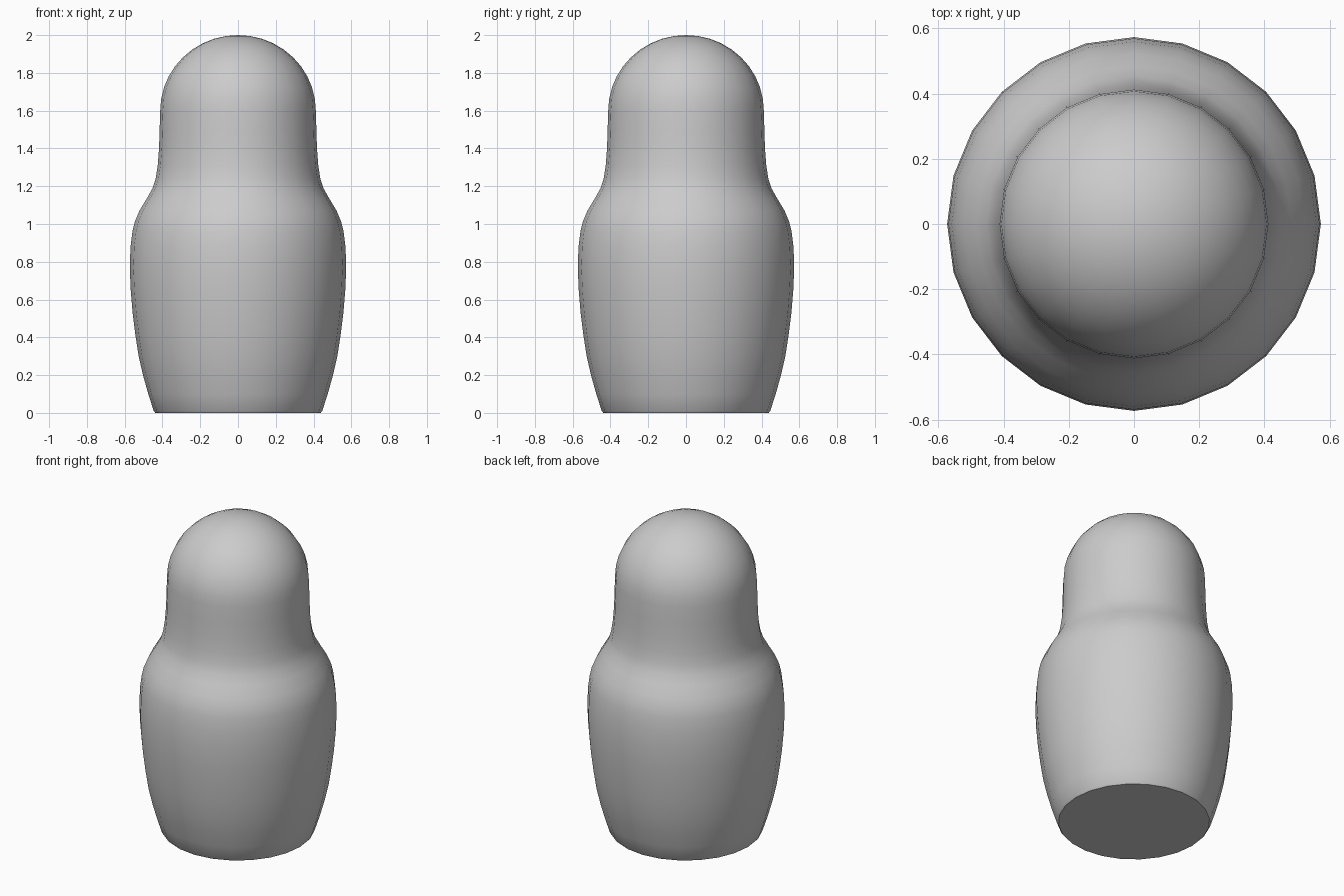
import bpy, bmesh, math

if "Cube" in bpy.data.objects:
    bpy.data.objects.remove(bpy.data.objects["Cube"], do_unlink=True)

SIDES = 24

grey = bpy.data.materials.new("plain_grey")
grey.use_nodes = True
colour = (0.6, 0.6, 0.6, 1)
grey.diffuse_color = colour
grey.node_tree.nodes["Principled BSDF"].inputs["Base Color"].default_value = colour

# Body profile as (radius, height), from the base up to the neck
profile = [(0.438, 0), (0.446, 0.01), (0.475, 0.1), (0.503, 0.2), (0.526, 0.3),
           (0.543, 0.41), (0.558, 0.53), (0.568, 0.65), (0.573, 0.77),
           (0.569, 0.88), (0.559, 0.96), (0.547, 1.01), (0.522, 1.07),
           (0.483, 1.135), (0.452, 1.19), (0.436, 1.24), (0.425, 1.31),
           (0.418, 1.4), (0.415, 1.5)]

# Rounded head as an elliptical dome
DOME = 10
for i in range(DOME):
    a = math.pi / 2 * i / DOME
    profile.append((0.412 * math.cos(a), 1.6 + 0.4 * math.sin(a)))

# Revolve the profile into rings, then close the crown and the base
bm = bmesh.new()
rings = []
for r, z in profile:
    rings.append([bm.verts.new((r * math.cos(t), r * math.sin(t), z))
                  for t in (math.tau * k / SIDES for k in range(SIDES))])
for low, high in zip(rings, rings[1:]):
    for k in range(SIDES):
        n = (k + 1) % SIDES
        bm.faces.new((low[k], low[n], high[n], high[k]))
crown = bm.verts.new((0, 0, 2))
for k in range(SIDES):
    bm.faces.new((rings[-1][k], rings[-1][(k + 1) % SIDES], crown))
bm.faces.new(rings[0][::-1])

# Smooth everywhere except the flat base
for f in bm.faces:
    f.smooth = len(f.verts) < SIDES
for e in bm.edges:
    e.smooth = all(f.smooth for f in e.link_faces)

mesh = bpy.data.meshes.new("nesting_doll_body")
bm.to_mesh(mesh)
bm.free()
mesh.materials.append(grey)
doll = bpy.data.objects.new("nesting_doll_body", mesh)
bpy.context.collection.objects.link(doll)
